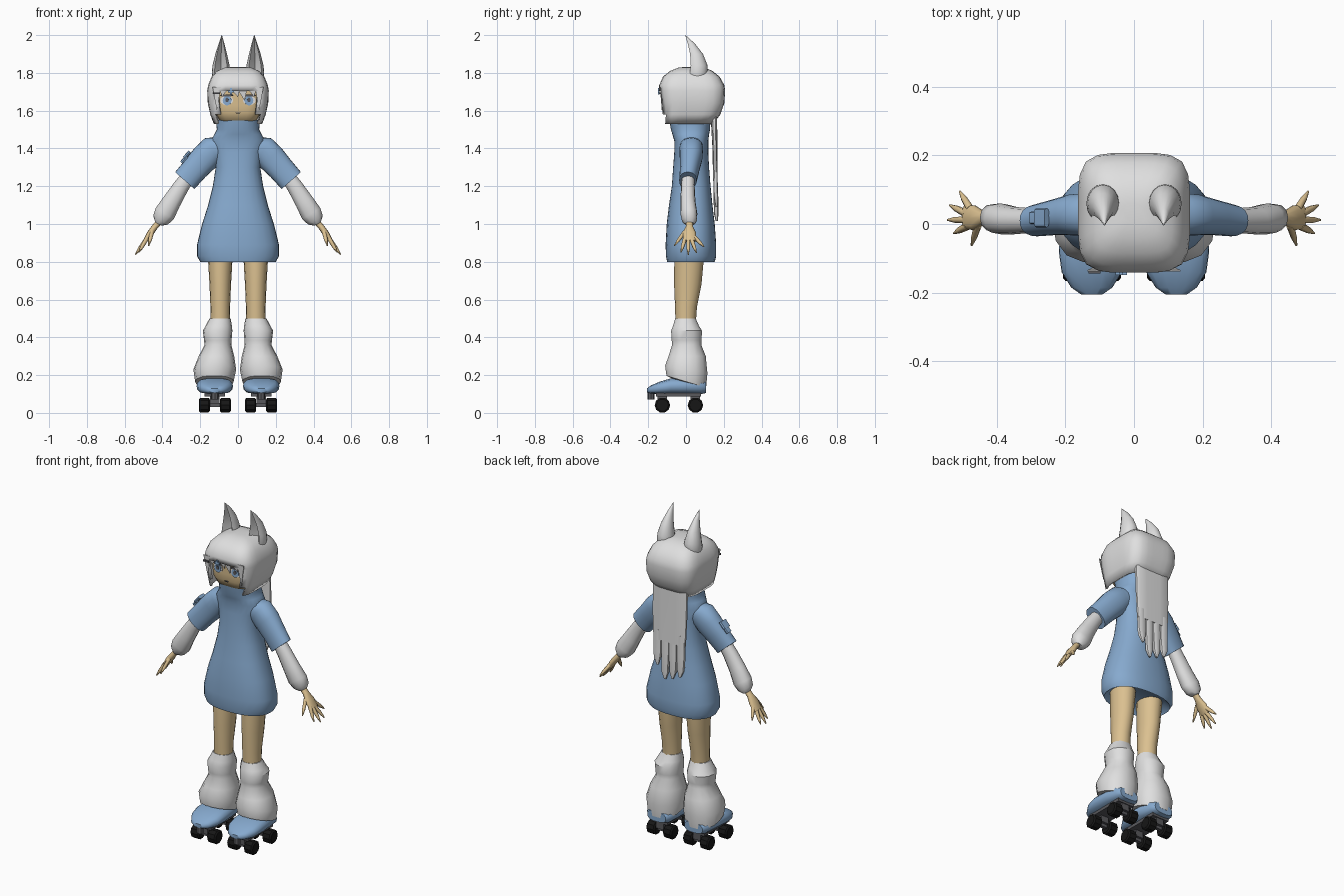
import bpy, bmesh, math
from mathutils import Vector as V


def material(name, r, g, b):
    m = bpy.data.materials.new(name)
    m.diffuse_color = (r, g, b, 1)
    return m


WHITE = material("soft white", 0.74, 0.74, 0.74)
BLUE = material("dusty blue", 0.24, 0.40, 0.62)
SKIN = material("tan", 0.71, 0.53, 0.28)
BLACK = material("black", 0.008, 0.008, 0.008)
GREY = material("dark grey", 0.10, 0.10, 0.11)


def finish(bm, name, mat, angle=40):
    me = bpy.data.meshes.new(name)
    bm.to_mesh(me)
    bm.free()
    ob = bpy.data.objects.new(name, me)
    bpy.context.collection.objects.link(ob)
    me.materials.append(mat)
    bpy.ops.object.select_all(action='DESELECT')
    ob.select_set(True)
    bpy.context.view_layer.objects.active = ob
    if angle:
        bpy.ops.object.shade_smooth_by_angle(angle=math.radians(angle))
    return ob


def thicken(ob, t):
    mod = ob.modifiers.new("thickness", 'SOLIDIFY')
    mod.thickness = t
    mod.offset = -1


def ring(x, y, z, rx, ry, tilt=0):
    return V((x, y, z)), V((rx, 0, 0)), V((0, ry, tilt))


def span(z, rx, y0, y1, x=0, tilt=0):
    return ring(x, (y0 + y1) / 2, z, rx, (y1 - y0) / 2, tilt)


def limb(rings):
    """Rings (x, y, z, radius, depth) square to the path in the xz plane."""
    out = []
    for i, (x, y, z, r, d) in enumerate(rings):
        a, b = rings[max(i - 1, 0)], rings[min(i + 1, len(rings) - 1)]
        n = V((b[2] - a[2], 0, a[0] - b[0])).normalized()
        out.append((V((x, y, z)), n * r, V((0, d, 0))))
    return out


def loft(name, rings, mat, n=20, p=2, s=1, angle=40, keep=None, dent=()):
    bm = bmesh.new()
    loops = []
    for c, u, v in rings:
        loop = []
        for i in range(n):
            a = 2 * math.pi * i / n
            ca, sa = math.cos(a), math.sin(a)
            r = (abs(ca) ** p + abs(sa) ** p) ** (-1 / p)
            if i in dent:
                r *= -0.2
            q = c + u * ca * r + v * sa * r
            loop.append(bm.verts.new((q.x * s, q.y, q.z)))
        loops.append(loop)
    for a, b in zip(loops, loops[1:]):
        for i in range(n):
            bm.faces.new((a[i], a[(i + 1) % n], b[(i + 1) % n], b[i]))
    bm.faces.new(loops[0])
    bm.faces.new(loops[-1])
    bmesh.ops.recalc_face_normals(bm, faces=bm.faces)
    if keep:
        gone = [f for f in bm.faces if not keep(f.calc_center_median())]
        bmesh.ops.delete(bm, geom=gone, context='FACES')
    return finish(bm, name, mat, angle)


def box(name, x, y, z, sx, sy, sz, mat):
    bm = bmesh.new()
    bmesh.ops.create_cube(bm, size=1)
    for v in bm.verts:
        v.co = V((x + v.co.x * sx, y + v.co.y * sy, z + v.co.z * sz))
    return finish(bm, name, mat, 0)


def plate(name, pts, mat):
    """Thin flat piece facing the front, points (x, y, z)."""
    bm = bmesh.new()
    f = bm.faces.new([bm.verts.new(q) for q in pts])
    f.normal_update()
    if f.normal.y > 0:
        f.normal_flip()
    thicken(finish(bm, name, mat, 0), 0.004)


# Dress with collar
loft("dress", [span(0.83, 0.17, -0.08, 0.13), span(0.80, 0.20, -0.10, 0.152),
               span(0.83, 0.217, -0.106, 0.16), span(0.89, 0.217, -0.108, 0.16),
               span(1.0, 0.19, -0.102, 0.152), span(1.1, 0.158, -0.09, 0.14),
               span(1.2, 0.133, -0.075, 0.13), span(1.3, 0.118, -0.068, 0.122),
               span(1.38, 0.13, -0.062, 0.118), span(1.44, 0.145, -0.062, 0.118),
               span(1.475, 0.125, -0.072, 0.122), span(1.50, 0.112, -0.08, 0.127),
               span(1.55, 0.116, -0.088, 0.13), span(1.54, 0.09, -0.065, 0.105)],
     BLUE, 28, 2.4, angle=60)

# Face
FACE = dict(rx=0.128, cy=0.02, ry=0.128)
loft("face", [span(1.535, 0.075, -0.06, 0.10), span(1.55, 0.10, -0.09, 0.13),
              span(1.59, 0.122, -0.105, 0.148), span(1.63, 0.128, -0.108, 0.148),
              span(1.74, 0.128, -0.108, 0.148)], SKIN, 32, 4, angle=60)


def face_y(x, off):
    return FACE["cy"] - FACE["ry"] * (1 - (abs(x) / FACE["rx"]) ** 4) ** 0.25 - off


def oval(x, z, rx, rz, off, n=14):
    pts = []
    for i in range(n):
        a = 2 * math.pi * i / n
        px = x + rx * math.cos(a)
        pts.append((px, face_y(px, off), z + rz * math.sin(a)))
    return pts


# Eyes and mouth
for s in (-1, 1):
    plate("eye_white", oval(s * 0.06, 1.655, 0.034, 0.026, 0.003), WHITE)
    plate("iris", oval(s * 0.058, 1.653, 0.023, 0.025, 0.006), BLUE)
    plate("pupil", oval(s * 0.058, 1.657, 0.009, 0.012, 0.009), GREY)
    plate("eyelash", oval(s * 0.06, 1.681, 0.036, 0.006, 0.009), GREY)
plate("mouth", oval(0, 1.588, 0.013, 0.003, 0.004), GREY)

# Hair cap with an opening for the face
hair = loft("hair_cap", [span(1.53, 0.128, -0.13, 0.145), span(1.58, 0.147, -0.128, 0.182),
                         span(1.64, 0.16, -0.132, 0.203), span(1.705, 0.163, -0.142, 0.207),
                         span(1.735, 0.158, -0.142, 0.203), span(1.78, 0.14, -0.122, 0.178),
                         span(1.81, 0.112, -0.085, 0.14), span(1.828, 0.07, -0.04, 0.10),
                         span(1.832, 0.03, 0.0, 0.06)],
            WHITE, 32, 4.5, angle=60,
            keep=lambda c: c.z > 1.54 and not (c.z < 1.70 and c.y < -0.05 and abs(c.x) < 0.112))
thicken(hair, 0.012)

# Fringe strands: left, right, tip x, tip z
for a, b, x, z in ((-0.135, -0.09, -0.112, 1.60), (-0.10, -0.045, -0.085, 1.672),
                   (-0.05, 0.012, 0.0, 1.672), (-0.01, 0.05, 0.035, 1.652),
                   (0.045, 0.10, 0.085, 1.672), (0.09, 0.135, 0.112, 1.60)):
    plate("fringe_strand", [(a, -0.138, 1.725), (b, -0.138, 1.725), (x, -0.128, z)], WHITE)

# Hair clips
for dx, dz in ((0.034, 0.011), (0.011, 0.034)):
    box("hair_clip", -0.037, -0.145, 1.702, dx, 0.008, dz, BLUE)
box("dark_clip", -0.115, -0.14, 1.692, 0.034, 0.008, 0.01, GREY)

# Long hair at the back, split into strands
loft("back_hair", [span(1.24, 0.105, 0.143, 0.168), span(1.40, 0.112, 0.14, 0.166),
                   span(1.58, 0.112, 0.13, 0.165)], WHITE, 16, 5)
for x, tip in ((-0.078, 1.05), (-0.026, 1.03), (0.026, 1.015), (0.078, 1.09)):
    loft("back_strand", [ring(x, 0.155, 1.30, 0.026, 0.012), ring(x, 0.157, 1.17, 0.026, 0.012),
                         ring(x, 0.160, tip + 0.04, 0.021, 0.012),
                         ring(x * 0.95, 0.163, tip, 0.006, 0.006)], WHITE, 10, 3)

for s in (-1, 1):
    # Pointed ears, hollow at the front
    loft("ear", [ring(0.09, 0.06, 1.765, 0.044, 0.045), ring(0.09, 0.06, 1.80, 0.049, 0.056),
                 ring(0.09, 0.062, 1.84, 0.045, 0.052), ring(0.089, 0.05, 1.90, 0.031, 0.04),
                 ring(0.087, 0.025, 1.955, 0.015, 0.022), ring(0.086, -0.004, 2.0, 0.001, 0.001)],
         WHITE, 16, s=s, angle=50, dent=(11, 12, 13))

    # Short sleeves and puffed undersleeves
    loft("sleeve", limb([(0.07, 0.028, 1.415, 0.05, 0.06), (0.135, 0.028, 1.39, 0.076, 0.063),
                         (0.175, 0.027, 1.35, 0.076, 0.06), (0.225, 0.02, 1.295, 0.07, 0.052),
                         (0.282, 0.01, 1.23, 0.068, 0.046)]), BLUE, 20, 2.3, s=s, angle=60)
    loft("undersleeve", limb([(0.25, 0.012, 1.27, 0.036, 0.034), (0.30, 0.01, 1.20, 0.042, 0.036),
                              (0.35, 0.01, 1.12, 0.049, 0.04), (0.388, 0.015, 1.055, 0.056, 0.045),
                              (0.41, 0.018, 1.02, 0.045, 0.04), (0.42, 0.02, 1.0, 0.02, 0.025)]),
         WHITE, 12, 2.3, s=s)

    # Hands with spread fingers
    loft("palm", limb([(0.405, 0.018, 1.025, 0.016, 0.018), (0.44, 0.018, 0.985, 0.016, 0.019),
                       (0.465, 0.018, 0.95, 0.017, 0.036), (0.492, 0.02, 0.91, 0.011, 0.036)]),
         SKIN, 10, 2.5, s=s, angle=60)
    for base, tip in (((0.455, -0.005, 0.96), (0.473, -0.062, 0.885)),
                      ((0.485, -0.006, 0.92), (0.525, -0.027, 0.85)),
                      ((0.488, 0.012, 0.915), (0.543, 0.012, 0.838)),
                      ((0.488, 0.030, 0.915), (0.537, 0.055, 0.848)),
                      ((0.478, 0.045, 0.93), (0.508, 0.095, 0.88))):
        a, b = V(base), V(tip)
        d = (b - a).normalized()
        u = d.cross(V((0, 1, 0))).normalized()
        v = d.cross(u)
        loft("finger", [(a.lerp(b, t), u * r, v * r) for t, r in
                        ((0, 0.012), (0.6, 0.0095), (1, 0.003))], SKIN, 6, s=s, angle=70)

    # Bare legs
    loft("leg", [span(0.45, 0.052, -0.055, 0.05, 0.095), span(0.56, 0.052, -0.058, 0.058, 0.094),
                 span(0.68, 0.057, -0.063, 0.082, 0.094), span(0.80, 0.064, -0.062, 0.093, 0.094),
                 span(0.92, 0.07, -0.06, 0.10, 0.094)], SKIN, 16, s=s, angle=60)

    # Leg warmers
    loft("leg_warmer", [span(0.16, 0.08, -0.07, 0.09, 0.125, -0.02),
                        span(0.165, 0.102, -0.105, 0.108, 0.125, -0.032),
                        span(0.23, 0.113, -0.112, 0.115, 0.123, -0.02),
                        span(0.30, 0.094, -0.094, 0.106, 0.114), span(0.36, 0.071, -0.075, 0.082, 0.106),
                        span(0.385, 0.073, -0.077, 0.083, 0.107),
                        span(0.435, 0.078, -0.08, 0.086, 0.108), span(0.46, 0.070, -0.07, 0.07, 0.102),
                        span(0.50, 0.056, -0.058, 0.052, 0.095)], WHITE, 14, 2.3, s=s, angle=35)

    # Skate boots, lofted from heel to toe
    boot = [(0.105, 0.06, 0.105, 0.165), (0.08, 0.08, 0.10, 0.18), (0.0, 0.09, 0.10, 0.185),
            (-0.08, 0.096, 0.10, 0.183), (-0.14, 0.088, 0.10, 0.165),
            (-0.185, 0.06, 0.102, 0.146), (-0.206, 0.03, 0.108, 0.13)]
    loft("skate_boot", [(V((0.123, y, (a + b) / 2)), V((w, 0, 0)), V((0, 0, (b - a) / 2)))
                        for y, w, a, b in boot], BLUE, 16, 3, s=s, angle=50)

    # Skate frame, axles, toe stop and wheels
    box("skate_plate", s * 0.123, -0.04, 0.097, 0.11, 0.24, 0.02, GREY)
    loft("toe_stop", [ring(0.123, -0.185, z, 0.02, 0.018) for z in (0.07, 0.11)], GREY, 8, s=s)
    for y in (-0.125, 0.05):
        box("truck", s * 0.123, y, 0.072, 0.05, 0.05, 0.045, GREY)
        box("axle", s * 0.123, y, 0.042, 0.12, 0.02, 0.02, GREY)
        for x in (0.067, 0.178):
            loft("wheel", [(V((x + dx, y, 0.041)), V((0, r, 0)), V((0, 0, r))) for dx, r in
                           ((-0.029, 0.032), (-0.022, 0.041), (0.022, 0.041), (0.029, 0.032))],
                 BLACK, 10, s=s, angle=20)

# Tab strap on one sleeve
for t in (0.0, 0.5):
    loft("sleeve_tab", [(V((-0.262 - 0.03 * t + 0.025 * k, 0.018, 1.375 - 0.05 * t + 0.028 * k)),
                         V((0.007, 0, -0.006)), V((0, 0.028 - 0.02 * t, 0)))
                        for k in (-0.9, 0.3)], BLUE, 8, 4)
